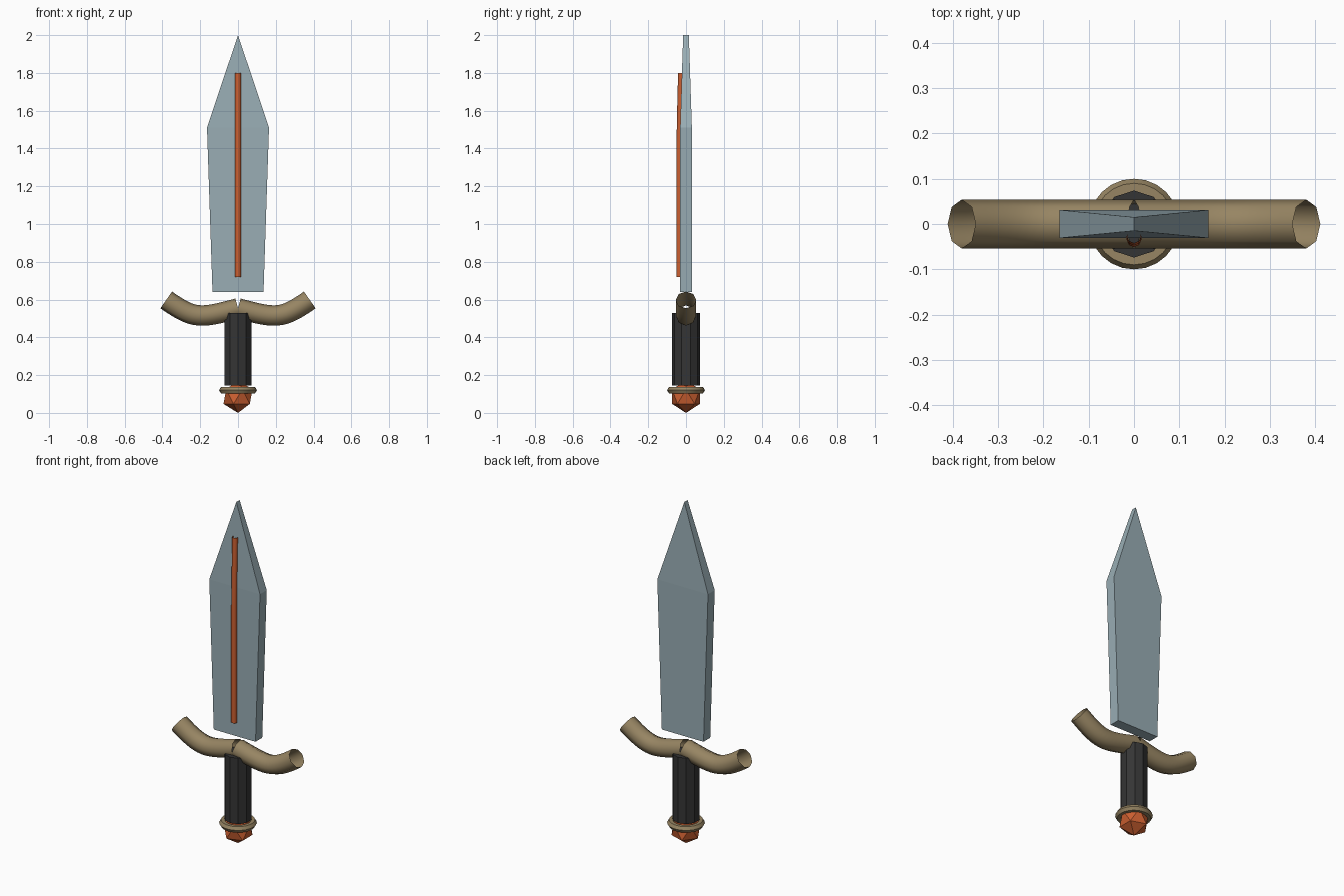
import bpy
import bmesh
from math import pi, radians

cube = bpy.data.objects.get("Cube")
if cube:
    bpy.data.objects.remove(cube, do_unlink=True)


def material(name, r, g, b):
    mat = bpy.data.materials.new(name)
    mat.use_nodes = True
    mat.diffuse_color = (r, g, b, 1)
    mat.node_tree.nodes["Principled BSDF"].inputs["Base Color"].default_value = (r, g, b, 1)
    return mat


steel = material("steel_blue", 0.32, 0.42, 0.46)
orange = material("orange", 0.60, 0.115, 0.03)
bronze = material("bronze", 0.31, 0.235, 0.125)
leather = material("dark_leather", 0.035, 0.035, 0.035)


def finish(name, mat):
    """Name and colour the active object."""
    obj = bpy.context.object
    obj.name = name
    obj.data.materials.append(mat)
    return obj


def tube(name, mat, points, radius, handles=None):
    """Open-ended eight-sided tube along a polyline or one bezier segment."""
    curve = bpy.data.curves.new(name, 'CURVE')
    curve.dimensions = '3D'
    curve.bevel_depth = radius
    curve.bevel_resolution = 2
    curve.resolution_u = 14
    if handles:
        spline = curve.splines.new('BEZIER')
        spline.bezier_points.add(1)
        for bp, co, h, sign in zip(spline.bezier_points, points, handles, (1, -1)):
            bp.handle_left_type = bp.handle_right_type = 'FREE'
            bp.co = co
            mirrored = [2 * c - k for c, k in zip(co, h)]
            bp.handle_right, bp.handle_left = (h, mirrored) if sign > 0 else (mirrored, h)
    else:
        spline = curve.splines.new('POLY')
        spline.points.add(len(points) - 1)
        for p, co in zip(spline.points, points):
            p.co = (*co, 1)
    spline.use_smooth = True
    obj = bpy.data.objects.new(name, curve)
    bpy.context.collection.objects.link(obj)
    bpy.ops.object.select_all(action='DESELECT')
    obj.select_set(True)
    bpy.context.view_layer.objects.active = obj
    bpy.ops.object.convert(target='MESH')
    return finish(name, mat)


# Blade: front and back outlines joined by side faces, thinning to the tip
outline = [(-0.135, 0.64, 0.031), (0.135, 0.64, 0.031), (0.164, 1.51, 0.031),
           (0, 2.0, 0.015), (-0.164, 1.51, 0.031)]
bm = bmesh.new()
front, back = [[bm.verts.new((x, s * t, z)) for x, z, t in outline] for s in (-1, 1)]
for side in (front, back):
    a, b, c, tip, d = side
    bm.faces.new((a, b, c, d))
    bm.faces.new((d, c, tip))
for i in range(len(outline)):
    j = (i + 1) % len(outline)
    bm.faces.new((front[i], front[j], back[j], back[i]))
bmesh.ops.recalc_face_normals(bm, faces=bm.faces)
mesh = bpy.data.meshes.new("blade")
bm.to_mesh(mesh)
bm.free()
blade = bpy.data.objects.new("blade", mesh)
bpy.context.collection.objects.link(blade)
mesh.materials.append(steel)

# Inlaid strip on the front of the blade
tube("blade_inlay", orange,
     [(0, -0.035, 0.72), (0, -0.035, 1.4), (0, -0.031, 1.6), (0, -0.026, 1.8)], 0.016)

# Guard: two mirrored curved tubes meeting in the middle
for label, s in (("left", 1), ("right", -1)):
    tube(label + "_guard", bronze, [(0, 0, 0.553), (s * 0.38, 0, 0.598)], 0.054,
         [(s * 0.20, 0, 0.50), (s * 0.23, 0, 0.493)])

# Grip
bpy.ops.mesh.primitive_cylinder_add(vertices=10, radius=0.074, depth=0.385,
                                    location=(0, 0, 0.3375))
finish("grip", leather)

# Collar ring
bpy.ops.mesh.primitive_torus_add(major_radius=0.08, minor_radius=0.02, major_segments=24,
                                 minor_segments=6, location=(0, 0, 0.12))
finish("pommel_ring", bronze)
bpy.ops.object.shade_smooth_by_angle(angle=radians(30))

# Faceted pommel gem
bpy.ops.mesh.primitive_ico_sphere_add(subdivisions=1, radius=0.086, location=(0, 0, 0.086))
finish("pommel_gem", orange)
